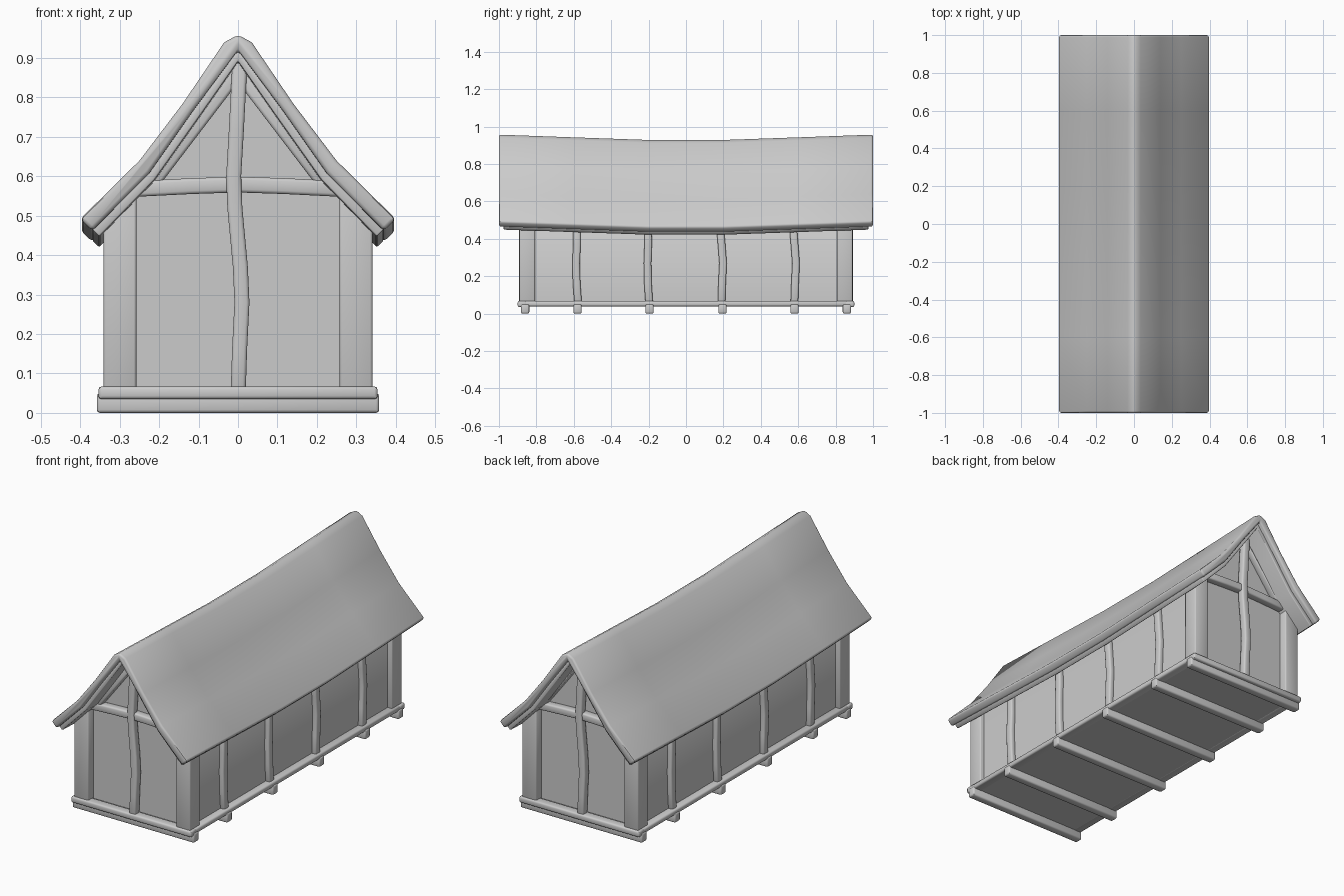
import bpy, bmesh, math
from mathutils import Vector

if "Cube" in bpy.data.objects:
    bpy.data.objects.remove(bpy.data.objects["Cube"])


def loft(name, rings, bevel=0.007, limit=40):
    """Skin a row of equal rings, cap the ends, round the sharp edges."""
    bm = bmesh.new()
    rows = [[bm.verts.new(p) for p in r] for r in rings]
    n = len(rows[0])
    for a, b in zip(rows, rows[1:]):
        for i in range(n):
            j = (i + 1) % n
            bm.faces.new((a[i], a[j], b[j], b[i]))
    bm.faces.new(rows[0][::-1])
    bm.faces.new(rows[-1])
    bmesh.ops.recalc_face_normals(bm, faces=bm.faces[:])
    if bevel:
        sharp = [e for e in bm.edges if e.calc_face_angle(0) > math.radians(limit)]
        bmesh.ops.bevel(bm, geom=sharp, offset=bevel, segments=2, profile=0.5,
                        affect='EDGES', clamp_overlap=True)
    me = bpy.data.meshes.new(name)
    bm.to_mesh(me)
    bm.free()
    ob = bpy.data.objects.new(name, me)
    bpy.context.collection.objects.link(ob)
    bpy.ops.object.select_all(action='DESELECT')
    ob.select_set(True)
    bpy.context.view_layer.objects.active = ob
    bpy.ops.object.shade_smooth_by_angle(angle=math.radians(46))
    return ob


def beam(name, pts, u, v, bevel=0.008):
    """Timber with a rectangular section (half-axes u, v) along a path."""
    u, v = Vector(u), Vector(v)
    return loft(name, [[Vector(p) + a * u + b * v
                        for a, b in ((-1, -1), (1, -1), (1, 1), (-1, 1))]
                       for p in pts], bevel)


def prism(name, outline, y0, y1, bevel=0.0):
    return loft(name, [[(x, y, z) for x, z in outline] for y in (y0, y1)], bevel)


def sag(y):
    return 0.028 * (1 - min(1, max(0, (abs(y) - 0.2) / 0.8)))


def roof_layer(name, outer, inner, length, bevel):
    """Sagging roof shell from the right halves of its two profile lines."""
    def full(h):
        return h + [(-x, z) for x, z in h[-2::-1]]
    outline = full(outer) + full(inner)[::-1]
    ys = (-length, -0.6, -0.2, 0.2, 0.6, length)
    return loft(name, [[(x, y, z - sag(y)) for x, z in outline] for y in ys], bevel, 50)


# Roof covering and the thinner boarding under it
mid = [(0.37, 0.462), (0.225, 0.608), (0.115, 0.765), (0, 0.92)]
roof_layer("roof", [(0.4, 0.492), (0.25, 0.64), (0.14, 0.785), (0.035, 0.94), (0, 0.959)],
           mid, 1.0, 0.01)
roof_layer("roof_boarding", [(x, z + 0.004) for x, z in mid],
           [(0.352, 0.448), (0.212, 0.592), (0.1, 0.75), (0, 0.893)], 0.975, 0.004)

# Wall core and floor
prism("walls", [(-0.315, 0.05), (0.315, 0.05), (0.315, 0.49), (0, 0.895), (-0.315, 0.49)],
      -0.845, 0.845)
prism("floor", [(-0.33, 0.04), (0.33, 0.04), (0.33, 0.062), (-0.33, 0.062)], -0.87, 0.87)

# Floor joists
for i, y in enumerate((-0.86, -0.58, -0.195, 0.195, 0.58, 0.86)):
    beam(f"joist_{i}", [(-0.358, y, 0.025), (0.358, y, 0.025)],
         (0, 0.022, 0), (0, 0, 0.025))

# Everything else repeats turned half round the vertical axis
for s, end, side in ((1, "front", "right"), (-1, "back", "left")):
    def turn(pts):
        return [(s * x, s * y, z) for x, y, z in pts]

    # Sills
    beam(f"{end}_sill", turn([(-0.354, -0.875, 0.051), (0.354, -0.875, 0.051)]),
         (0, 0.025, 0), (0, 0, 0.016))
    beam(f"{side}_sill", turn([(0.328, -0.895, 0.053), (0.328, 0.895, 0.053)]),
         (0.025, 0, 0), (0, 0, 0.014))

    # Corner posts with tops cut to the roof slope
    for k in (-1, 1):
        prism(f"{end}_corner_post_{'left' if k < 0 else 'right'}",
              [(k * x, z) for x, z in ((0.258, 0.05), (0.341, 0.05), (0.341, 0.485), (0.258, 0.57))],
              s * -0.89, s * -0.807, 0.006)

    # Crooked gable post, tie beam and gable rafters
    beam(f"{end}_middle_post",
         turn([(0, -0.872, 0.035), (0.004, -0.872, 0.16), (0.01, -0.872, 0.28),
               (0.006, -0.872, 0.37), (-0.008, -0.872, 0.52), (-0.011, -0.872, 0.6),
               (-0.004, -0.872, 0.72), (0.005, -0.872, 0.895)]),
         (0.019, 0, 0), (0, 0.02, 0))
    beam(f"{end}_tie_beam",
         turn([(-0.26, -0.862, 0.568), (-0.12, -0.862, 0.575), (0, -0.862, 0.579),
               (0.12, -0.862, 0.575), (0.26, -0.862, 0.568)]),
         (0, 0.022, 0), (0, 0, 0.02))
    for k in (-1, 1):
        beam(f"{end}_rafter_{'left' if k < 0 else 'right'}",
             turn([(k * 0.235, -0.86, 0.565), (0, -0.86, 0.873)]),
             (k * 0.017, 0, 0.013), (0, 0.02, 0))

    # Slightly bent wall studs
    for i, (y, bend) in enumerate(((-0.58, -0.008), (-0.2, -0.006), (0.185, 0.013), (0.575, 0.013))):
        beam(f"{side}_stud_{i}",
             turn([(0.322, y + 0.004, 0.045), (0.322, y + bend * 0.6, 0.16),
                   (0.322, y + bend, 0.27), (0.322, y + bend * 0.4, 0.37),
                   (0.322, y - 0.004, 0.475)]),
             (0.017, 0, 0), (0, 0.02, 0))
